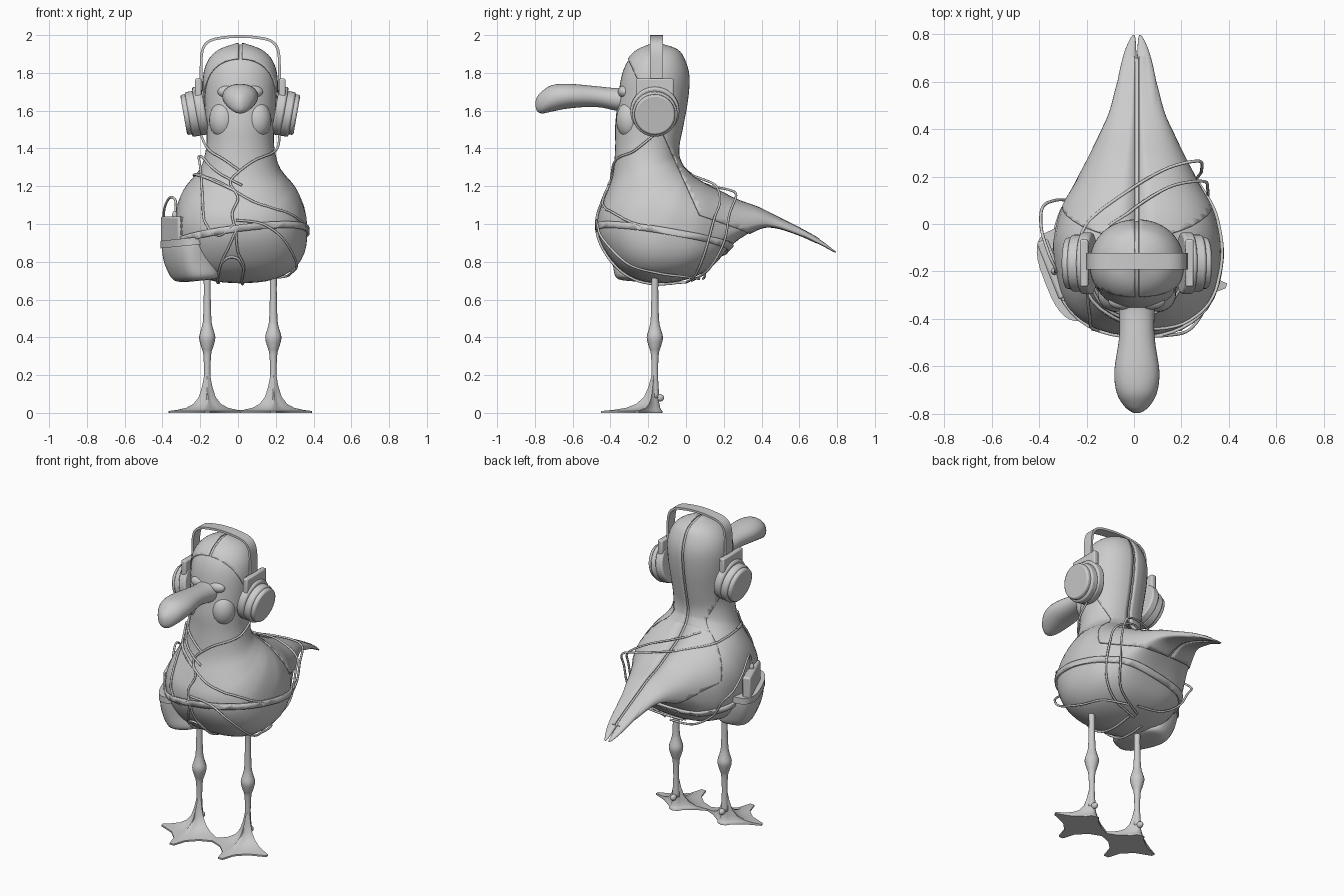
import bpy, bmesh, math
from mathutils import Vector as V
from mathutils.bvhtree import BVHTree

if "Cube" in bpy.data.objects:
    bpy.data.objects.remove(bpy.data.objects["Cube"])

CX = 0.012  # the bird's centre line
CUP_Y = -0.165


def smooth(pts, n):
    """Catmull-Rom resampling of tuples of any length."""
    p = [pts[0]] + list(pts) + [pts[-1]]
    out = []
    for i in range(1, len(p) - 2):
        for k in range(n):
            t = k / n
            out.append(tuple(0.5 * (2*b + (c-a)*t + (2*a-5*b+4*c-d)*t*t + (3*b-a-3*c+d)*t**3)
                             for a, b, c, d in zip(p[i-1], p[i], p[i+1], p[i+2])))
    return out + [tuple(pts[-1])]


def finish(ob, name, angle=40, bevel=0):
    ob.name = name
    bpy.ops.object.select_all(action='DESELECT')
    ob.select_set(True)
    bpy.context.view_layer.objects.active = ob
    if bevel:
        m = ob.modifiers.new("bevel", 'BEVEL')
        m.width, m.segments = bevel, 2
    bpy.ops.object.shade_smooth_by_angle(angle=math.radians(angle))
    return ob


def from_bmesh(bm, name, angle=40):
    bmesh.ops.recalc_face_normals(bm, faces=bm.faces)
    me = bpy.data.meshes.new(name)
    bm.to_mesh(me)
    bm.free()
    ob = bpy.data.objects.new(name, me)
    bpy.context.collection.objects.link(ob)
    return finish(ob, name, angle)


def loft(name, rings, angle=40):
    bm = bmesh.new()
    rows = [[bm.verts.new(p) for p in r] for r in rings]
    for a, b in zip(rows, rows[1:]):
        for i in range(len(a)):
            j = (i + 1) % len(a)
            bm.faces.new((a[i], a[j], b[j], b[i]))
    bm.faces.new(rows[0])
    bm.faces.new(rows[-1])
    return from_bmesh(bm, name, angle)


def section(by, bz, fy, fz, hw, c, cx=CX, n=40):
    """Cross-section between a back point and a belly point; c = height of widest line."""
    e = 2.5 - 0.4 * min(max(((bz + fz) / 2 - 1) / 0.3, 0), 1)
    ring = []
    for i in range(n):
        a = 2 * math.pi * i / n
        co, s = math.cos(a), math.sin(a)
        sx = math.copysign(abs(co) ** (2/e), co)
        sy = math.copysign(abs(s) ** (2/e), s)
        u = c + sy * ((1 - c) if s > 0 else c)
        ring.append((cx + hw * sx, fy + (by-fy) * u, fz + (bz-fz) * u))
    return ring


def box(name, loc, size, rot=0, bevel=0.008):
    bpy.ops.mesh.primitive_cube_add(size=1, location=loc, rotation=(0, 0, rot))
    ob = bpy.context.object
    ob.scale = size
    bpy.ops.object.transform_apply(location=False, rotation=False, scale=True)
    return finish(ob, name, 40, bevel)


def ball(name, loc, size):
    bpy.ops.mesh.primitive_uv_sphere_add(segments=24, ring_count=14, radius=1, location=loc)
    bpy.context.object.scale = size
    return finish(bpy.context.object, name, 180)


# Body, neck and head in one sweep from tail to crown: back y z, belly y z, half width, widest line
profile = [
    (.70, .92, .70, .90, .04, .3), (.6, .975, .6, .945, .075, .2), (.47, 1.04, .47, .985, .11, .2),
    (.38, 1.085, .38, .975, .15, .25), (.27, 1.125, .25, .895, .21, .35), (.18, 1.17, .14, .775, .265, .42),
    (.10, 1.21, .03, .715, .32, .45), (.05, 1.24, -.10, .688, .345, .45), (.02, 1.265, -.24, .70, .355, .45),
    (0, 1.285, -.36, .77, .345, .45), (-.015, 1.30, -.45, .90, .32, .47), (-.02, 1.31, -.47, 1.02, .285, .5),
    (-.03, 1.33, -.435, 1.13, .245, .5), (-.04, 1.36, -.39, 1.25, .205, .5), (-.04, 1.42, -.375, 1.4, .18, .5),
    (-.02, 1.52, -.375, 1.52, .18, .5), (.005, 1.66, -.36, 1.66, .19, .5), (.012, 1.78, -.342, 1.78, .19, .5),
    (-.01, 1.865, -.31, 1.86, .165, .5), (-.05, 1.92, -.26, 1.915, .11, .5), (-.14, 1.95, -.18, 1.95, .02, .5)]
body = loft("body", [section(*r) for r in smooth(profile, 4)], 180)
tree = BVHTree.FromPolygons([v.co for v in body.data.vertices], [p.vertices for p in body.data.polygons])


def body_slice(name, planes, thick):
    """Part of the body skin kept in front of the planes, thickened outward."""
    bm = bmesh.new()
    bm.from_mesh(body.data)
    for co, no in planes:
        bmesh.ops.bisect_plane(bm, geom=bm.verts[:] + bm.edges[:] + bm.faces[:],
                               plane_co=co, plane_no=no, clear_inner=True)
    ob = from_bmesh(bm, name, 50)
    m = ob.modifiers.new("thickness", 'SOLIDIFY')
    m.thickness, m.offset = thick, 1


def wire(name, pts, r=.0065, snap=True):
    """Cable through rough points, pushed out of the body wherever it sinks in."""
    cu = bpy.data.curves.new(name, 'CURVE')
    cu.dimensions, cu.bevel_depth, cu.bevel_resolution = '3D', r, 2
    path = [V(p) for p in smooth(pts, 8)]
    sp = cu.splines.new('POLY')
    sp.points.add(len(path) - 1)
    for q, p in zip(sp.points, path):
        loc, no, _, _ = tree.find_nearest(p)
        if snap and (p - loc).dot(no) < r:
            p = loc + no * r
        q.co = (*p, 1)
    bpy.context.collection.objects.link(bpy.data.objects.new(name, cu))


# Folded wings and the split tail tips
for s, side in ((-1, "left"), (1, "right")):
    body_slice("wing_" + side, [((CX + s*.008, 0, 0), (s, 0, 0)), ((0, .0, 1.2), (0, 1, .45)),
                                ((0, .2, 1.0), (0, .35, 1))], .007)
    tip = [(.5, 1.03, .5, .985, .05, .3, .045), (.62, .97, .62, .935, .04, .3, .038),
           (.72, .91, .72, .885, .026, .3, .028), (.775, .868, .775, .855, .013, .4, .018),
           (.795, .853, .795, .848, .004, .5, .014)]
    loft("tail_tip_" + side, [section(*r[:6], cx=CX + s*r[6], n=20) for r in smooth(tip, 3)], 60)

# Belt round the belly
n = V((-.12, .16, 1))
body_slice("belt", [((0, 0, .885), n), ((0, 0, .92), -n)], .012)

# Beak
beak = [(-.30, 1.73, 1.59, .085), (-.37, 1.72, 1.60, .075), (-.48, 1.73, 1.62, .075), (-.62, 1.742, 1.612, .095),
        (-.71, 1.735, 1.595, .085), (-.765, 1.70, 1.585, .055), (-.79, 1.67, 1.60, .025), (-.797, 1.645, 1.625, .006)]
loft("beak", [section(y, t, y, b, w, .5, n=32) for y, t, b, w in smooth(beak, 4)], 180)

for s, side in ((-1, "left"), (1, "right")):
    # Brow and cheek swellings beside the beak
    ball("brow_" + side, (CX + s*.06, -.325, 1.70), (.06, .035, .035))
    ball("cheek_" + side, (CX + s*.09, -.295, 1.55), (.075, .075, .10))

    # Headphone cup, leaning in at the bottom
    for part, x, z, r, d in (("pad", .21, 1.60, .13, .05), ("shell", .25, 1.583, .12, .05), ("cap", .28, 1.58, .108, .04)):
        bpy.ops.mesh.primitive_cylinder_add(vertices=40, radius=r, depth=d, location=(CX + s*x, CUP_Y, z),
                                            rotation=(0, s * math.radians(100), 0))
        finish(bpy.context.object, f"headphone_{part}_{side}", 40, .01)
    box("headphone_bracket_" + side, (CX + s*.222, CUP_Y, 1.71), (.035, .2, .12))

    # Leg with a knobbly joint
    lx = CX + s * .175
    leg = [(.78, .022), (.66, .018), (.5, .022), (.45, .03), (.40, .043), (.35, .032), (.31, .021), (.2, .017), (.08, .024)]
    loft("leg_" + side, [[(lx + r*math.cos(k*math.pi/8), -.165 + r*math.sin(k*math.pi/8), z) for k in range(16)]
                         for z, r in smooth(leg, 4)], 180)

    # Webbed foot: outline of three toes rising to the ankle
    outline = [(.045, -.16), (.03, -.135), (0, -.125), (-.03, -.135), (-.045, -.16), (-.12, -.215), (-.205, -.25),
               (-.2, -.27), (-.1, -.31), (-.04, -.37), (-.015, -.45), (.015, -.45), (.04, -.37), (.1, -.31),
               (.2, -.27), (.205, -.25), (.12, -.215)]
    c = V((0, -.165))
    rings = []
    for t, z in ((1, 0), (1, .01), (.75, .016), (.5, .027), (.3, .048), (.15, .085), (.06, .14), (0, .2)):
        ring = []
        for o in outline:
            d = V(o) - c
            p = c + d * t + d.normalized() * .017 * (1 - t)
            ring.append((lx + p.x, p.y, z))
        rings.append(ring)
    loft("foot_" + side, rings, 50)
    ball("heel_spur_" + side, (lx, -.14, .08), (.018, .024, .02))

# Headband: flat strip bent over the head
arch = [(-.205, 1.62), (-.208, 1.80), (-.2, 1.92), (-.16, 1.97), (-.08, 1.988), (0, 1.993)]
arch = smooth(arch + [(-x, z) for x, z in arch[-2::-1]], 5)
strip = []
for i, p in enumerate(arch):
    d = V(arch[min(i+1, len(arch)-1)]) - V(arch[max(i-1, 0)])
    o = V((-d.y, d.x)).normalized() * .007
    strip.append([(CX + p[0] + k*o.x, y - .157, p[1] + k*o.y) for k, y in ((1, -.034), (1, .034), (-1, .034), (-1, -.034))])
loft("headband", strip, 40)

# Pouch hanging from the belt on the left hip
along, out = V((.367, -.93)), V((-.93, -.367))


def pouch_ring(x, y, z, ln, th, tilt=.1):
    ring = []
    for i in range(32):
        a = math.pi * i / 16
        u, w = [math.copysign(abs(f) ** .7, f) for f in (math.cos(a), math.sin(a))]
        p = V((x, y)) + along * ln * u + out * th * w
        ring.append((p.x, p.y, z + tilt * (p.x - x)))
    return ring


bag = [(-.20, -.21, .70, .10, .06), (-.22, -.21, .715, .16, .10), (-.255, -.21, .79, .18, .105),
       (-.27, -.21, .87, .19, .105), (-.27, -.21, .92, .19, .10)]
loft("pouch", [pouch_ring(*r) for r in smooth(bag, 4)], 50)
loft("pouch_rim", [pouch_ring(-.27, -.21, z, .19 + g, .10 + g) for z, g in ((.885, 0), (.885, .011), (.925, .011), (.925, 0))], 40)

# Music player standing in the pouch, with buttons on its end
turn = math.atan2(along.y, along.x)
mid = V((-.34, -.19))
box("music_player", (*mid, .955), (.26, .05, .17), turn, .01)
end = mid + along * .132
for k in range(3):
    box(f"player_button_{k + 1}", (*end, .955 + .035 * k), (.016, .028, .022), turn, .003)

# Cables: from the cups to a join on the chest, round the body and into the player
wire("cable_left_cup", [(-.195, -.17, 1.47), (-.16, -.28, 1.40), (-.07, -.36, 1.34), (.01, -.38, 1.28)])
wire("cable_right_cup", [(.22, -.17, 1.47), (.2, -.27, 1.39), (.09, -.35, 1.34), (.01, -.38, 1.28)])
wire("cable_chest", [(.01, -.38, 1.28), (-.04, -.4, 1.22), (0, -.42, 1.13), (-.03, -.45, 1.05), (-.01, -.46, .97)])
wire("cable_loose_loop", [(.02, -.4, 1.2), (-.1, -.36, 1.27), (-.2, -.24, 1.36), (-.2, -.27, 1.3), (-.18, -.36, 1.15),
                          (-.16, -.42, 1.0), (-.1, -.46, .94), (-.02, -.47, 1.0)])
wire("cable_upper_wrap", [(-.01, -.42, 1.17), (-.12, -.36, 1.22), (-.21, -.2, 1.25), (-.19, -.02, 1.22), (-.05, .12, 1.2),
                          (.13, .23, 1.18), (.27, .265, 1.15), (.285, .23, 1.05), (.27, .2, .9), (.2, .12, .76), (0, .03, .70)])
wire("cable_lower_wrap", [(-.22, -.2, 1.26), (-.06, -.4, 1.2), (.1, -.42, 1.1), (.26, -.32, 1.03), (.33, -.2, .97)])
wire("cable_back_wrap", [(-.1, -.02, 1.27), (.02, .08, 1.24), (.16, .16, 1.2), (.29, .18, 1.12), (.31, .15, 1.03),
                         (.30, .1, .85), (.2, .05, .73), (0, 0, .69)])
wire("cable_belly_side", [(-.01, -.47, 1.02), (.13, -.47, 1.0), (.24, -.44, .92), (.31, -.31, .79), (.28, -.15, .74),
                          (.24, 0, .72), (.1, .07, .71)])
wire("cable_belly_left", [(-.01, -.45, .97), (-.05, -.43, .88), (-.09, -.37, .79), (-.11, -.25, .7), (-.1, -.05, .69)])
wire("cable_belly_right", [(-.01, -.45, .97), (0, -.42, .86), (.03, -.37, .78), (.02, -.25, .7), (.03, 0, .69)])
wire("cable_belly_cross", [(-.09, -.38, .79), (-.05, -.4, .83), (0, -.4, .82), (.03, -.36, .77)])
wire("cable_player", [(-.335, -.2, 1.03), (-.33, -.19, 1.12), (-.36, -.12, 1.14), (-.39, -.02, 1.08), (-.385, .07, 1.0),
                      (-.33, .1, .93), (-.26, .1, .82), (-.12, .1, .73), (.05, .09, .71)])
ball("player_plug", (-.335, -.2, 1.045), (.014, .014, .025))
